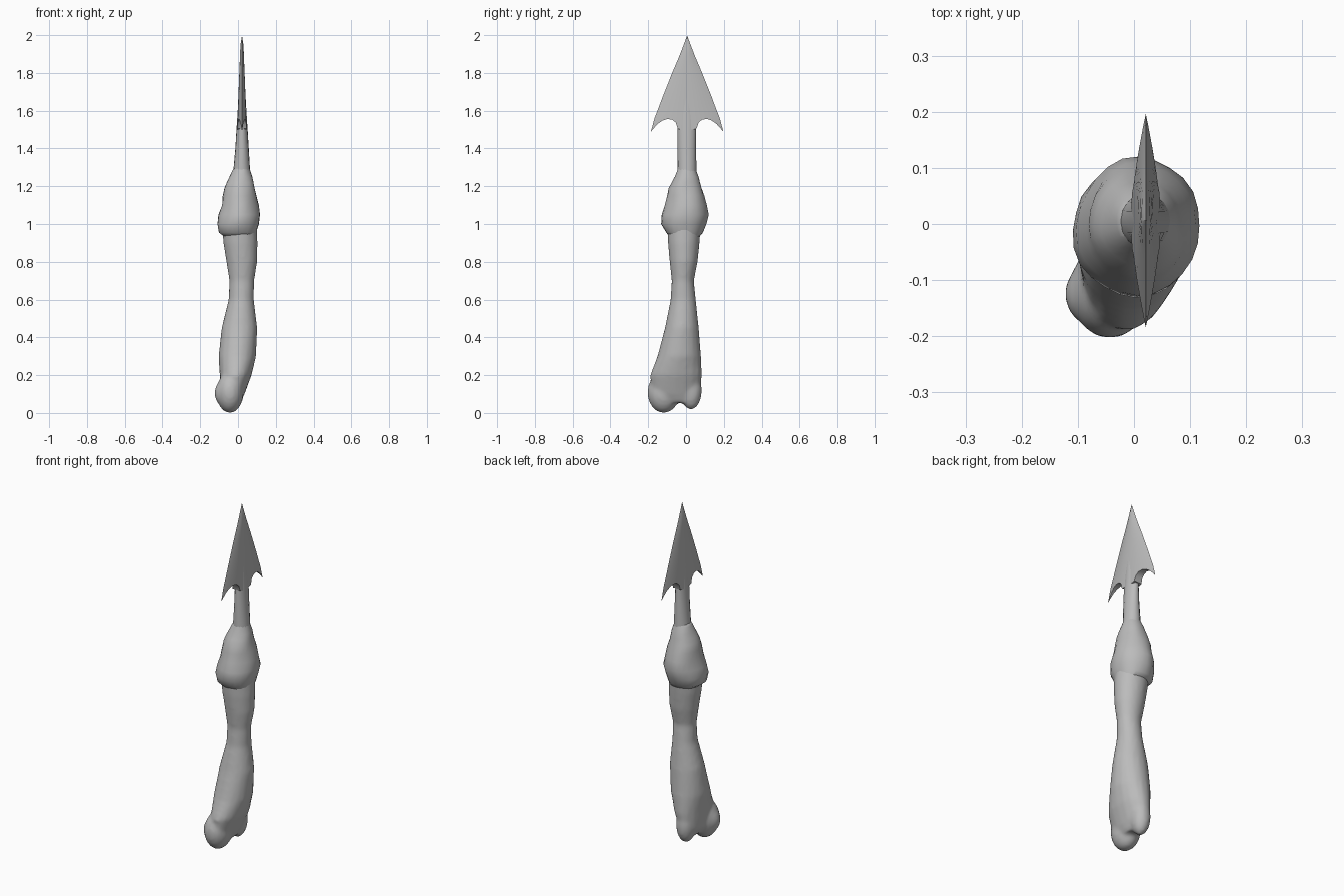
import bpy, bmesh, math
from mathutils import Matrix, noise, Vector

if "Cube" in bpy.data.objects:
    bpy.data.objects.remove(bpy.data.objects["Cube"])

grey = bpy.data.materials.new("plain_grey")
grey.diffuse_color = (0.5, 0.5, 0.5, 1)
grey.use_nodes = True
grey.node_tree.nodes["Principled BSDF"].inputs["Base Color"].default_value = grey.diffuse_color


def finish(name, bm, angle=40):
    bmesh.ops.recalc_face_normals(bm, faces=bm.faces)
    me = bpy.data.meshes.new(name)
    bm.to_mesh(me)
    bm.free()
    me.materials.append(grey)
    ob = bpy.data.objects.new(name, me)
    bpy.context.collection.objects.link(ob)
    bpy.ops.object.select_all(action='DESELECT')
    ob.select_set(True)
    bpy.context.view_layer.objects.active = ob
    bpy.ops.object.shade_smooth_by_angle(angle=math.radians(angle))
    return ob


def loft(bm, rings, sides, lump=0.0):
    """Stack of ellipses given as (z, xmin, xmax, ymin, ymax)."""
    loops = []
    for z, x0, x1, y0, y1 in rings:
        loop = []
        for i in range(sides):
            a = math.tau * i / sides
            c, s = math.cos(a), math.sin(a)
            r = 1 + lump * noise.noise(Vector((c * 1.5, s * 1.5, z * 14)))
            loop.append(bm.verts.new(((x0 + x1) / 2 + (x1 - x0) / 2 * c * r,
                                      (y0 + y1) / 2 + (y1 - y0) / 2 * s * r, z)))
        loops.append(loop)
    for a, b in zip(loops, loops[1:]):
        for i in range(sides):
            j = (i + 1) % sides
            bm.faces.new((a[i], a[j], b[j], b[i]))
    bm.faces.new(loops[0][::-1])
    bm.faces.new(loops[-1])


def lobe(bm, centre, radii):
    m = Matrix.Translation(centre) @ Matrix.Diagonal((*radii, 1))
    bmesh.ops.create_uvsphere(bm, u_segments=20, v_segments=14, radius=1, matrix=m)


# Bone handle: tapering shaft fused with the knuckles at its lower end
bm = bmesh.new()
loft(bm, [(0.055, -0.065, 0.015, -0.12, 0.04), (0.10, -0.09, 0.035, -0.185, 0.075),
          (0.20, -0.097, 0.072, -0.19, 0.085), (0.30, -0.103, 0.096, -0.152, 0.08),
          (0.45, -0.087, 0.102, -0.112, 0.068), (0.60, -0.05, 0.084, -0.082, 0.052),
          (0.70, -0.046, 0.086, -0.076, 0.042), (0.80, -0.062, 0.102, -0.087, 0.062),
          (0.90, -0.078, 0.104, -0.096, 0.072), (1.00, -0.085, 0.10, -0.10, 0.08)], 18)
lobe(bm, (-0.043, -0.118, 0.108), (0.072, 0.086, 0.108))
lobe(bm, (-0.02, 0.026, 0.12), (0.052, 0.058, 0.102))
lobe(bm, (-0.09, -0.125, 0.105), (0.033, 0.048, 0.06))
handle = finish("bone_handle", bm)
remesh = handle.modifiers.new("fuse", 'REMESH')
remesh.mode = 'VOXEL'
remesh.voxel_size = 0.011
remesh.use_smooth_shade = True
soften = handle.modifiers.new("soften", 'SMOOTH')
soften.factor = 0.5
soften.iterations = 5

# Lumpy binding around the top of the handle
bm = bmesh.new()
loft(bm, [(0.93, -0.07, 0.092, -0.085, 0.07), (0.955, -0.105, 0.10, -0.105, 0.09),
          (1.00, -0.108, 0.112, -0.13, 0.108), (1.05, -0.10, 0.117, -0.122, 0.115),
          (1.10, -0.085, 0.108, -0.11, 0.11), (1.15, -0.08, 0.098, -0.10, 0.10),
          (1.19, -0.072, 0.09, -0.09, 0.085), (1.22, -0.058, 0.083, -0.075, 0.075),
          (1.25, -0.045, 0.076, -0.06, 0.068), (1.28, -0.032, 0.066, -0.048, 0.056),
          (1.30, -0.02, 0.06, -0.04, 0.048)], 24, 0.07)
finish("binding", bm, 60)

# Neck that fades into the blade
bm = bmesh.new()
loft(bm, [(1.24, -0.028, 0.068, -0.045, 0.055), (1.30, -0.023, 0.063, -0.045, 0.055),
          (1.40, -0.014, 0.057, -0.045, 0.053), (1.50, -0.008, 0.051, -0.045, 0.053),
          (1.56, -0.004, 0.047, -0.045, 0.053), (1.66, 0.002, 0.041, -0.03, 0.038),
          (1.78, 0.012, 0.031, -0.01, 0.02)], 16)
finish("neck", bm)

# Barbed blade: outline columns as (distance from middle, bottom, top)
COLUMNS = [(0, 1.50, 1.998), (0.018, 1.50, 1.95), (0.035, 1.50, 1.905),
           (0.05, 1.505, 1.868), (0.06, 1.537, 1.845), (0.08, 1.553, 1.798),
           (0.105, 1.556, 1.735), (0.13, 1.548, 1.672), (0.155, 1.53, 1.605),
           (0.172, 1.512, 1.562), (0.19, 1.49, 1.495)]
ROWS = 10
full = [(-d, b, t) for d, b, t in COLUMNS[:0:-1]] + COLUMNS


def half_width(z):
    for (d0, _, t0), (d1, _, t1) in zip(COLUMNS, COLUMNS[1:]):
        if t1 <= z <= t0:
            return d0 + (d1 - d0) * (t0 - z) / (t0 - t1)
    return 0.19 if z < 1.6 else 0.0


bm = bmesh.new()
sheets = []
for side in (-1, 1):
    sheet = []
    for d, b, t in full:
        col = []
        for k in range(ROWS + 1):
            z = b + (t - b) * k / ROWS
            w = max(half_width(z), 1e-4)
            ridge = 0.006 + 0.02 * (2.0 - z) / 0.5
            thick = 0 if k == ROWS else ridge * max(0, 1 - (abs(d) / w) ** 2.2)
            col.append(bm.verts.new((0.021 + side * thick, 0.006 + d, z)))
        sheet.append(col)
    sheets.append(sheet)
    for a, c in zip(sheet, sheet[1:]):
        for k in range(ROWS):
            bm.faces.new((a[k], c[k], c[k + 1], a[k + 1]))
# Close the underside of the barbs and weld the cutting edges
for i in range(len(full) - 1):
    bm.faces.new((sheets[0][i][0], sheets[0][i + 1][0],
                  sheets[1][i + 1][0], sheets[1][i][0]))
bmesh.ops.remove_doubles(bm, verts=bm.verts, dist=0.0003)
finish("barbed_blade", bm, 35)
